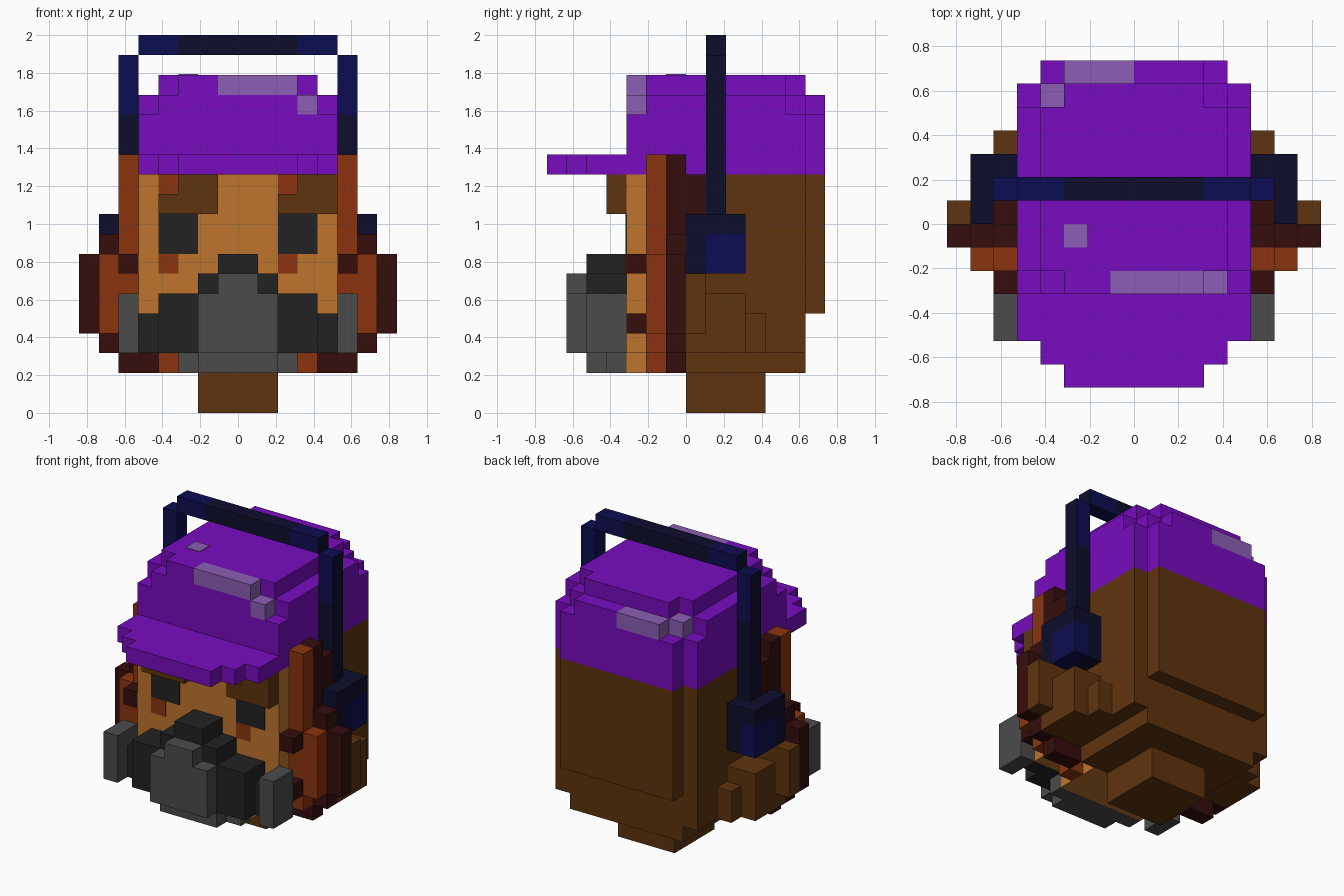
import bpy, bmesh
from mathutils import Matrix, Vector

cube = bpy.data.objects.get("Cube")
if cube:
    bpy.data.objects.remove(cube, do_unlink=True)

U = 2 / 19  # one block


def material(name, rgb):
    lin = [((c / 255 + 0.055) / 1.055) ** 2.4 if c > 10 else c / 255 / 12.92 for c in rgb]
    m = bpy.data.materials.new(name)
    m.use_nodes = True
    m.diffuse_color = (*lin, 1)
    m.node_tree.nodes["Principled BSDF"].inputs["Base Color"].default_value = (*lin, 1)
    return m


PURPLE = material("purple", (119, 12, 191))
LILAC = material("lilac", (140, 95, 181))
NAVY = material("navy", (13, 13, 82))
INK = material("dark navy", (13, 13, 44))
SKIN = material("tan orange", (191, 117, 45))
RUST = material("rust", (139, 52, 15))
MAROON = material("dark maroon", (54, 13, 13))
BROWN = material("brown", (95, 52, 14))
CHARCOAL = material("charcoal", (34, 34, 34))
GREY = material("grey", (75, 75, 75))


def part(name, mats, boxes, mirror=False, rule=None):
    """Boxes are (x0, x1, y0, y1, z0, z1) in blocks; rule picks a slot per face."""
    if mirror:
        boxes = boxes + [(-b[1], -b[0], *b[2:]) for b in boxes]
    bm = bmesh.new()
    for x0, x1, y0, y1, z0, z1 in boxes:
        centre = Vector((x0 + x1, y0 + y1, z0 + z1)) * U / 2
        size = Vector((x1 - x0, y1 - y0, z1 - z0)) * U
        bmesh.ops.create_cube(bm, size=1, matrix=Matrix.Translation(centre) @ Matrix.Diagonal((*size, 1)))
    bm.normal_update()
    if rule:
        for f in bm.faces:
            f.material_index = rule(f.calc_center_median() / U, f.normal)
    me = bpy.data.meshes.new(name)
    bm.to_mesh(me)
    bm.free()
    for m in mats:
        me.materials.append(m)
    ob = bpy.data.objects.new(name, me)
    bpy.context.collection.objects.link(ob)
    return ob


# Head and neck
part("neck", [BROWN], [(-2, 2, 0, 4, 0, 2)])
part("back_of_head", [BROWN], [
    (-5, 5, 0, 6, 3, 12),
    (-4, 4, 6, 7, 5, 12),
    (-4, 4, 0, 6, 2, 3),
])
part("face", [SKIN], [(-5, 5, -3, 0, 3, 12), (-3, 3, -3, 0, 2, 3)])

# Face details
P = -3.04
part("eyes", [CHARCOAL], [(-4, -2, P, -3, 8, 10), (2, 4, P, -3, 8, 10)])
part("cheek_marks", [RUST], [(x, x + 1, P, -3, z, z + 1) for x in (-4, 2) for z in (7, 11)])
part("eyebrows", [BROWN], [b for x in (-4, 2) for b in (
    (x, x + 3, -4, -3, 10, 11), (x + 1, x + 3, -4, -3, 11, 12))])

# Beard
part("beard_dark", [CHARCOAL], [
    (-1, 1, -5, -3, 6, 8),
    (-2, -1, -5, -3, 6, 7), (1, 2, -5, -3, 6, 7),
    (-4, 4, -5, -3, 3, 6),
    (-5, -4, -4, -3, 3, 5), (4, 5, -4, -3, 3, 5),
])
part("beard_centre", [GREY], [
    (-2, 2, -6, -5, 3, 6), (-1, 1, -6, -5, 6, 7),
    (-2, 2, -5, -3, 2, 3), (-3, 3, -4, -3, 2, 3),
])
part("beard_tips", [GREY], [(5, 6, -5, -3, 3, 6)], mirror=True)

# Layered side hair
part("hair_front_layer", [RUST], [
    (5, 6, -2, -1, 3, 13), (6, 7, -2, -1, 4, 8), (3, 4, -2, -1, 2, 3),
], mirror=True)
part("hair_middle_layer", [MAROON], [
    (5, 6, -1, 0, 2, 13), (6, 7, -1, 0, 3, 9), (7, 8, -1, 0, 4, 8),
    (4, 5, -1, 0, 2, 3), (5, 6, 0, 1, 10, 12),
    (5, 6, -3, -2, 7, 8), (5, 6, -3, -2, 4, 5),
], mirror=True)
part("hair_back_layer", [BROWN], [
    (5, 8, 0, 1, 4, 7), (5, 7, 0, 1, 3, 4),
    (5, 7, 1, 3, 3, 6), (5, 6, 3, 4, 3, 5),
], mirror=True)

# Cap, stepped in towards the top
part("cap_crown", [PURPLE], [
    (-5, 5, -3, 6, 12, 15), (-4, 4, 6, 7, 12, 15),
    (-5, 5, -2, 5, 15, 16), (-4, 3, -3, -2, 15, 16),
    (-3, 4, 5, 6, 15, 16), (0, 3, 6, 7, 15, 16),
    (-4, 4, -2, 5, 16, 17), (-3, -1, -3, -2, 16, 17), (-3, 3, 5, 6, 16, 17),
])
part("cap_brim", [PURPLE], [
    (-5, 5, -5, -3, 12, 13), (-4, 4, -6, -5, 12, 13), (-3, 3, -7, -6, 12, 13),
])
part("cap_highlights", [LILAC], [
    (-1, 3, -3, -2, 16, 17), (3, 4, -3, -2, 15, 16),
    (-3, 0, 6, 7, 15, 16), (-4, -3, 5, 6, 15, 16),
    (-3, -2, -1, 0, 17, 17.04),
])

# Headphones: dark outer faces on the upright arms
part("headband_middle", [INK], [(-3, 3, 1, 2, 18, 19)])
part("headband_ends", [NAVY, INK], [(3, 5, 1, 2, 18, 19)], mirror=True,
     rule=lambda c, n: int(abs(n.x) > 0.5))
part("headband_arms", [NAVY, INK], [(5, 6, 1, 2, 15, 18), (5, 6, 1, 2, 10, 15)], mirror=True,
     rule=lambda c, n: int(c.z < 15 or n.x * c.x > 1))
part("ear_cups", [INK], [
    (5, 7, 0, 3, 9, 10), (5, 7, 0, 1, 7, 9), (5, 6, 1, 3, 7, 9),
], mirror=True)
part("ear_cup_pads", [NAVY], [(6, 7, 1, 3, 7, 9)], mirror=True)
